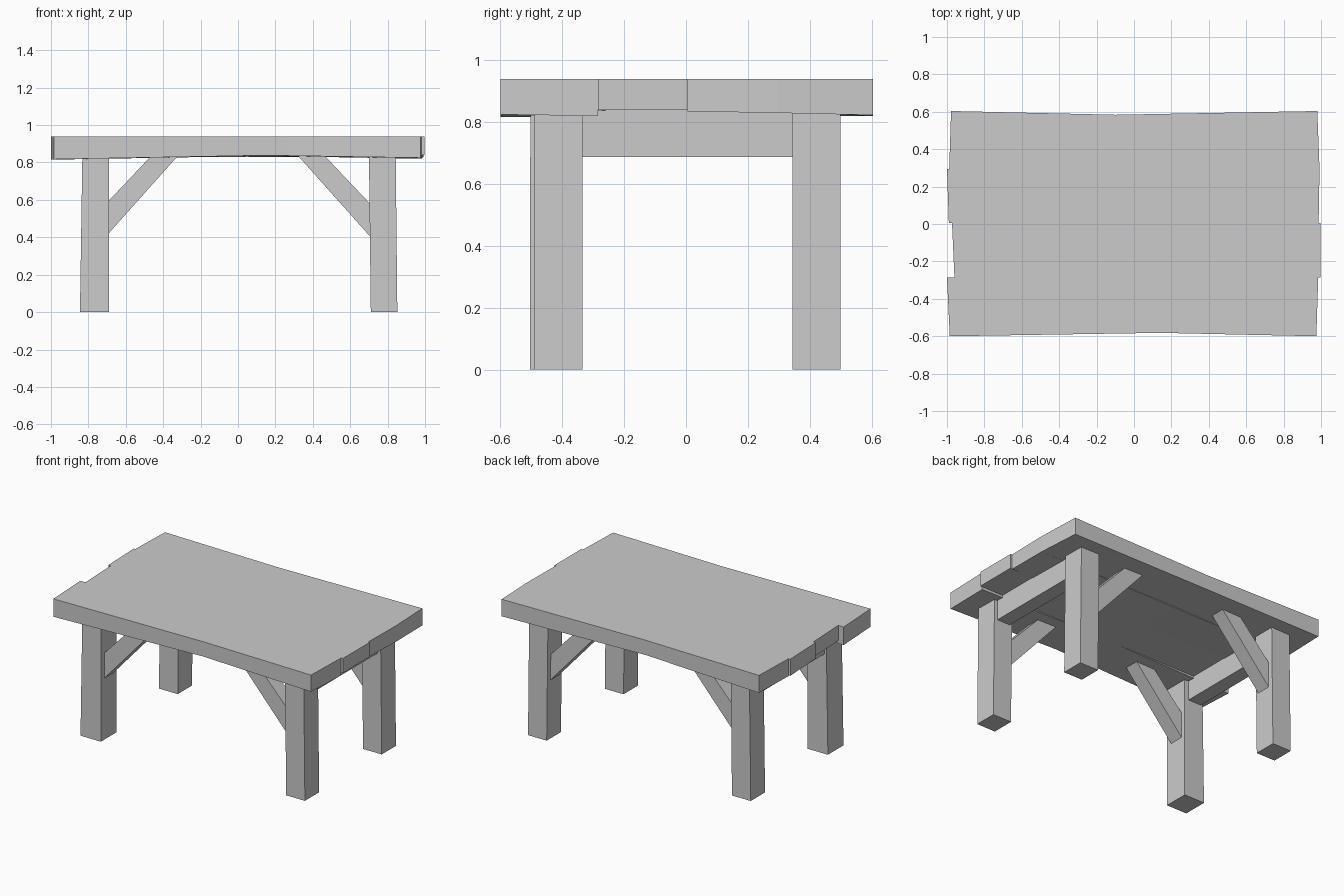
import bpy
import bmesh

if "Cube" in bpy.data.objects:
    bpy.data.objects.remove(bpy.data.objects["Cube"])


def loft(name, rings):
    """Closed solid through a list of equal-sized cross-sections."""
    bm = bmesh.new()
    rows = [[bm.verts.new(p) for p in ring] for ring in rings]
    n = len(rows[0])
    for a, b in zip(rows, rows[1:]):
        for i in range(n):
            j = (i + 1) % n
            bm.faces.new((a[i], a[j], b[j], b[i]))
    bm.faces.new(rows[0])
    bm.faces.new(rows[-1])
    bmesh.ops.recalc_face_normals(bm, faces=bm.faces)
    mesh = bpy.data.meshes.new(name)
    bm.to_mesh(mesh)
    bm.free()
    obj = bpy.data.objects.new(name, mesh)
    bpy.context.collection.objects.link(obj)
    return obj


TOP = 0.94


def plank(name, y, left, right, z_left, z_mid, z_right, mid_x=0.0, bow=(0, 0)):
    """Rough board along x; left/right hold the end x at its front and back edge."""
    def section(xs, ys, z):
        return [(xs[0], ys[0], TOP), (xs[1], ys[1], TOP),
                (xs[1], ys[1], z[1]), (xs[0], ys[0], z[0])]
    mid_y = (y[0] + bow[0], y[1] + bow[1])
    return loft(name, [section(left, y, z_left),
                       section((mid_x, mid_x), mid_y, z_mid),
                       section(right, y, z_right)])


# Table top: four uneven planks
plank("front_plank", (-0.6, -0.285), (-0.985, -1.0), (0.975, 0.985),
      (0.817, 0.815), (0.838, 0.835), (0.825, 0.82), 0.14, (0.018, 0))
plank("front_middle_plank", (-0.285, 0.005), (-0.96, -0.973), (0.998, 0.998),
      (0.835, 0.835), (0.83, 0.835), (0.84, 0.84))
plank("back_middle_plank", (0.005, 0.295), (-0.99, -1.0), (0.987, 0.992),
      (0.83, 0.825), (0.835, 0.83), (0.835, 0.83))
plank("back_plank", (0.295, 0.604), (-0.988, -0.978), (0.992, 0.98),
      (0.82, 0.82), (0.835, 0.838), (0.83, 0.823), -0.1, (0, -0.02))


def leg(name, bottom, top):
    """Slightly crooked post; each end is (x0, x1, y0, y1)."""
    def ring(r, z):
        x0, x1, y0, y1 = r
        return [(x0, y0, z), (x1, y0, z), (x1, y1, z), (x0, y1, z)]
    return loft(name, [ring(bottom, 0), ring(top, 0.85)])


# Legs
leg("front_left_leg", (-0.845, -0.69, -0.505, -0.335), (-0.832, -0.69, -0.503, -0.335))
leg("back_left_leg", (-0.843, -0.70, 0.345, 0.50), (-0.832, -0.69, 0.345, 0.50))
leg("front_right_leg", (0.71, 0.852, -0.49, -0.335), (0.70, 0.843, -0.49, -0.335))
leg("back_right_leg", (0.71, 0.852, 0.345, 0.50), (0.70, 0.843, 0.345, 0.50))

for side, s in (("left", -1), ("right", 1)):
    # Cross rail between front and back legs
    x0, x1 = s * 0.72, s * 0.82
    loft(side + "_cross_rail", [
        [(x0, y, 0.687), (x1, y, 0.687), (x1, y, 0.85), (x0, y, 0.85)]
        for y in (-0.345, 0.355)])
    # Diagonal braces from legs up to the table top
    profile = [(0.71, 0.40), (0.71, 0.575), (0.45, 0.85), (0.308, 0.85)]
    for row, ya, yb in (("front", -0.465, -0.365), ("back", 0.365, 0.465)):
        loft(f"{row}_{side}_brace",
             [[(s * x, y, z) for x, z in profile] for y in (ya, yb)])

# Keep plank and post edges crisp, soften the uneven boards
bpy.ops.object.select_all(action='SELECT')
bpy.context.view_layer.objects.active = bpy.data.objects["front_plank"]
bpy.ops.object.shade_smooth_by_angle()
